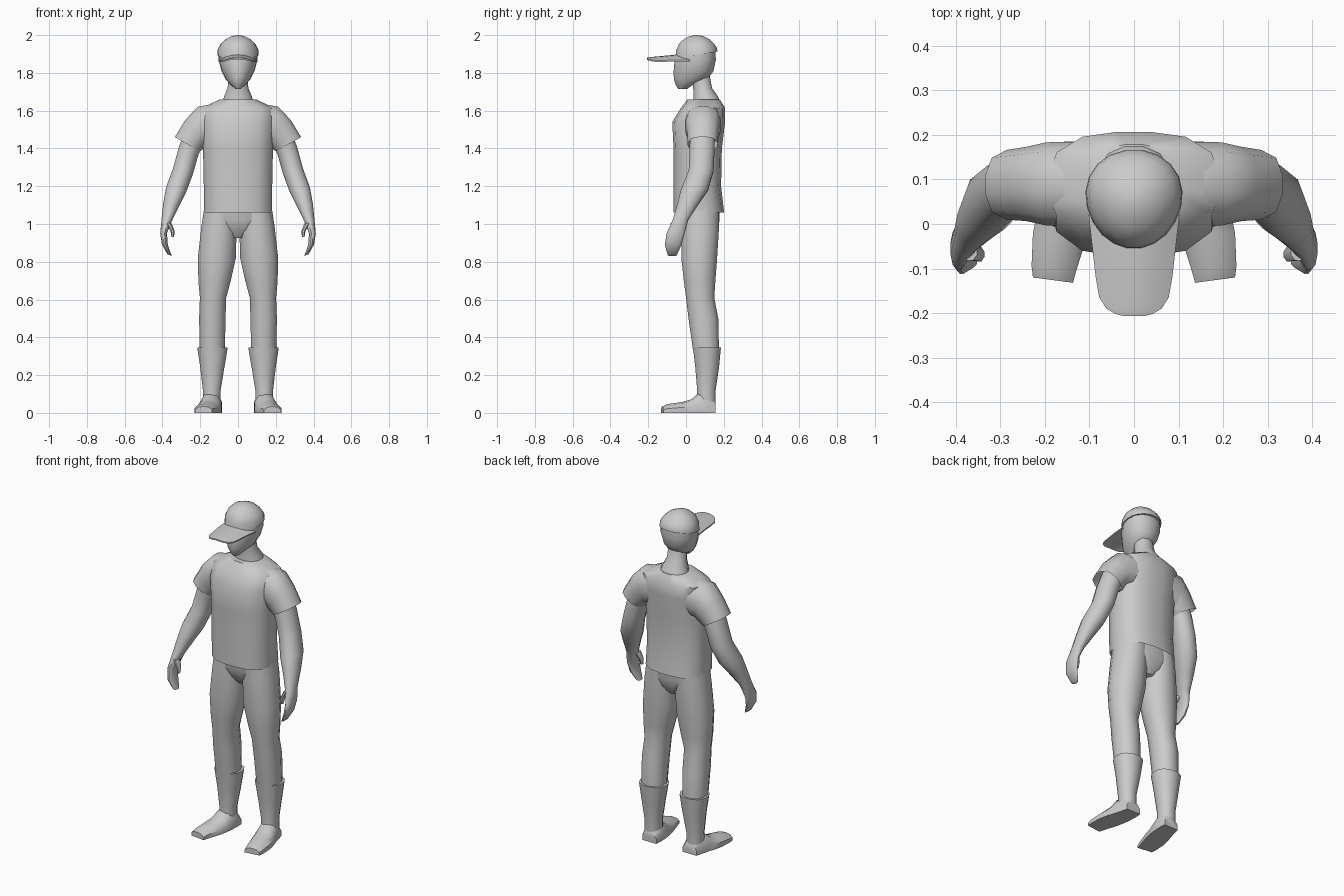
import bpy, bmesh, math


def skin(name, rings, mirror=False, caps=(True, True), angle=45):
    """Bridge a list of closed point rings into one smooth mesh object."""
    bm = bmesh.new()
    loops = [[bm.verts.new(p) for p in r] for r in rings]
    n = len(loops[0])
    for a, b in zip(loops, loops[1:]):
        for i in range(n):
            j = (i + 1) % n
            bm.faces.new((a[i], a[j], b[j], b[i]))
    if caps[0]:
        bm.faces.new(loops[0][::-1])
    if caps[1]:
        bm.faces.new(loops[-1])
    bmesh.ops.recalc_face_normals(bm, faces=bm.faces)
    me = bpy.data.meshes.new(name)
    bm.to_mesh(me)
    bm.free()
    ob = bpy.data.objects.new(name, me)
    bpy.context.collection.objects.link(ob)
    bpy.ops.object.select_all(action='DESELECT')
    ob.select_set(True)
    bpy.context.view_layer.objects.active = ob
    bpy.ops.object.shade_smooth_by_angle(angle=math.radians(angle))
    if mirror:
        ob.modifiers.new("Mirror", 'MIRROR')
    return ob


def ring(cx, cy, cz, rx, ry, ang=0, ty=0, n=12, p=2.3, taper=0):
    """Superellipse section, tilted by ang in the xz plane and sloped by ty along y."""
    pts, a = [], math.radians(ang)
    for i in range(n):
        t = 2 * math.pi * (i + 0.5) / n
        c, s = math.cos(t), math.sin(t)
        k = (abs(c) ** p + abs(s) ** p) ** (-1 / p)
        g = 1 + 0.5 * (1 / math.cos(math.pi / n) - 1)
        u, v = rx * c * k * g * (1 + taper * s), ry * s * k * g
        pts.append((cx + u * math.cos(a), cy + v, cz + u * math.sin(a) + ty * v))
    return pts


def loft(name, rows, mirror=False, caps=(True, True), **kw):
    return skin(name, [ring(*r, **kw) for r in rows], mirror, caps)


# Shirt body
loft("shirt_body", [
    (0, .068, 1.062, .180, .133), (0, .060, 1.20, .180, .125),
    (0, .062, 1.40, .184, .127), (0, .067, 1.54, .190, .139),
    (0, .090, 1.615, .190, .116), (0, .093, 1.660, .095, .085)],
    caps=(False, True), n=16, p=2.8)

# Shirt sleeves
loft("sleeve", [
    (.10, .090, 1.535, .105, .095, 88), (.19, .090, 1.520, .103, .093, 78),
    (.228, .090, 1.477, .090, .083, 56), (.268, .088, 1.422, .076, .078, 30)],
    mirror=True, caps=(True, False), p=2.6)

# Arms with hands
loft("arm", [
    (.225, .087, 1.48, .060, .066, 40), (.262, .085, 1.385, .056, .066, 25),
    (.291, .080, 1.28, .055, .066, 15), (.328, .045, 1.18, .055, .072, 14),
    (.354, .008, 1.10, .043, .055, 8), (.377, -.030, 1.02, .028, .041, 5),
    (.394, -.055, .95, .018, .048), (.387, -.068, .89, .016, .044, 8),
    (.362, -.073, .835, .012, .024, 20)], mirror=True)
loft("thumb", [
    (.368, -.060, 1.005, .016, .022), (.347, -.068, .965, .011, .016),
    (.345, -.072, .930, .007, .010)], mirror=True, n=8)

# Trousers: hips and legs
loft("trouser_hips", [
    (0, .072, 1.13, .165, .105), (0, .075, 1.02, .178, .103),
    (0, .078, .965, .120, .085), (0, .080, .925, .035, .060)], n=16, p=2.5)
loft("trouser_leg", [
    (.092, .075, 1.10, .085, .100), (.101, .075, .98, .094, .100),
    (.112, .070, .82, .101, .095), (.124, .072, .70, .086, .084),
    (.132, .075, .61, .070, .075), (.136, .092, .50, .070, .079),
    (.136, .106, .33, .067, .069)], mirror=True)

# Boots: shaft, then foot
loft("boot_shaft", [
    (.135, .111, .345, .081, .074), (.136, .112, .24, .064, .063),
    (.139, .108, .12, .047, .049), (.139, .106, .04, .047, .050)], mirror=True)
half = [(-1, 0), (-1, .5), (-.6, .88), (0, 1), (.6, .88), (1, .5), (1, 0)]
foot = [(-.126, .182, .045, .034), (-.10, .180, .050, .046), (-.02, .165, .062, .058),
        (.03, .154, .062, .072), (.065, .146, .058, .105), (.12, .137, .052, .115),
        (.157, .134, .046, .060)]
skin("boot_foot", [[(cx + w * u, y + (.006 * u if y < -.05 else 0), h * v) for u, v in half]
                   for y, cx, w, h in foot], mirror=True)

# Neck
loft("neck", [
    (0, .112, 1.61, .090, .078), (0, .105, 1.675, .074, .065),
    (0, .088, 1.72, .055, .050), (0, .075, 1.80, .050, .048)])

# Head
loft("head", [
    (0, -.018, 1.714, .014, .022), (0, -.010, 1.735, .036, .044),
    (0, .025, 1.765, .064, .090), (0, .040, 1.81, .086, .106),
    (0, .049, 1.87, .101, .110), (0, .055, 1.92, .098, .100)],
    n=16, p=2.1, taper=.15)

# Cap dome
loft("cap_dome", [
    (0, .055, 1.893, .108, .112, 0, .18), (0, .056, 1.925, .106, .109, 0, .06),
    (0, .056, 1.955, .090, .093), (0, .056, 1.980, .063, .066),
    (0, .056, 1.995, .032, .034), (0, .056, 2.0, .008, .008)],
    n=20, p=2, taper=.1)

# Cap brim, arched across its width
brim = [(.02, .102, 1.900), (-.05, .094, 1.897), (-.12, .086, 1.890), (-.165, .078, 1.886),
        (-.190, .062, 1.883), (-.202, .042, 1.881), (-.207, .022, 1.880)]
us = [-1, -.7, -.35, 0, .35, .7, 1]
skin("cap_brim", [
    [(w * u, y, z - 3.2 * (w * u) ** 2) for u in us] +
    [(w * u, y, z - .008 - 3.2 * (w * u) ** 2) for u in reversed(us)]
    for y, w, z in brim])
